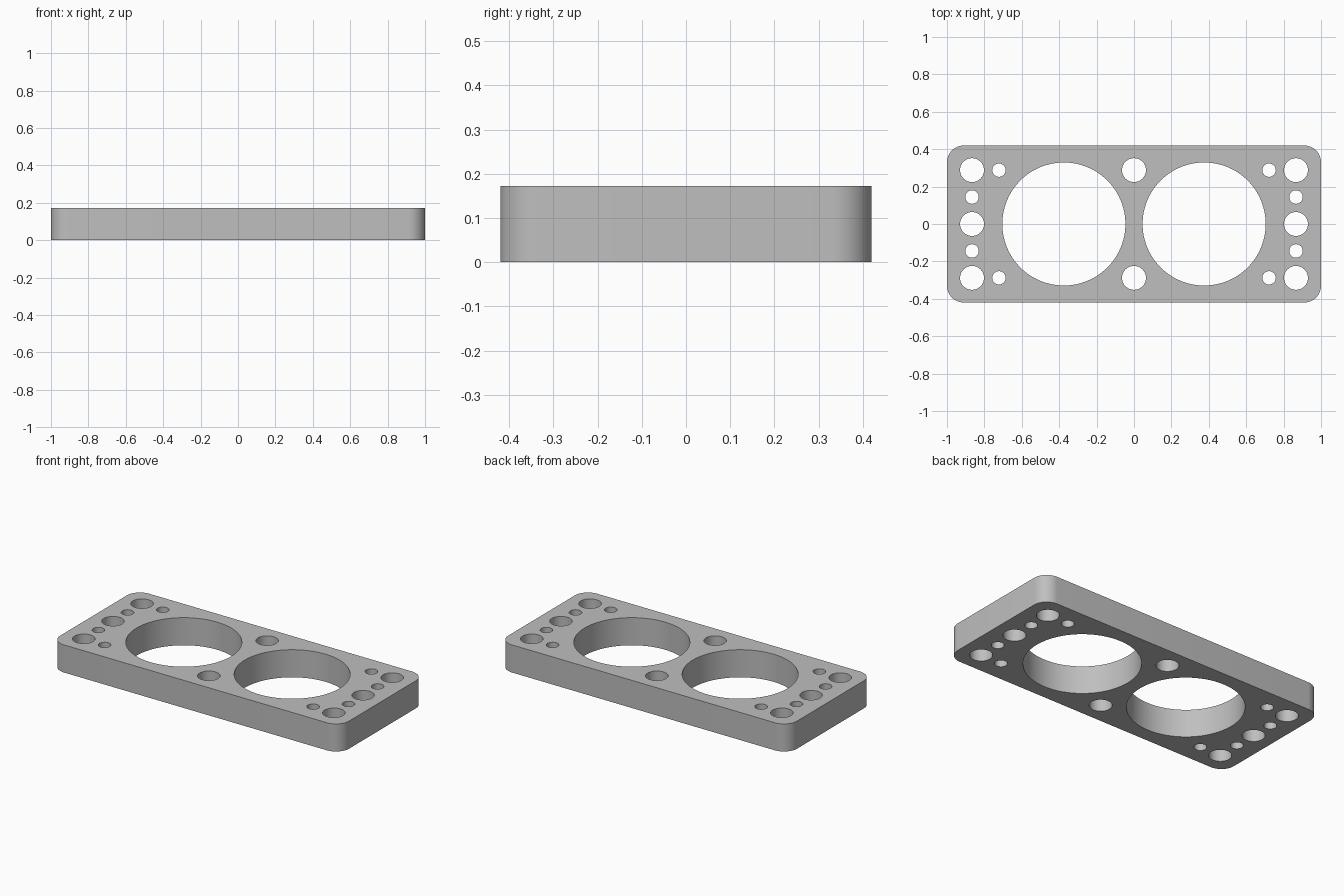
import bpy, bmesh
from math import sin, cos, pi, radians

cube = bpy.data.objects.get("Cube")
if cube:
    bpy.data.objects.remove(cube, do_unlink=True)

HALF_X, HALF_Y, HEIGHT, CORNER = 1.0, 0.42, 0.173, 0.09
COL_X, ROW_Y = 0.866, 0.288      # bolt hole column and row
INNER_X = 0.722                  # small holes beside the corner bolts


def arc(cx, cy, r, start, sweep, steps):
    return [(cx + r * cos(start + sweep * i / steps),
             cy + r * sin(start + sweep * i / steps)) for i in range(steps + 1)]


def add_loop(curve, points):
    spline = curve.splines.new('POLY')
    spline.points.add(len(points) - 1)
    for p, (x, y) in zip(spline.points, points):
        p.co = (x, y, 0, 1)
    spline.use_cyclic_u = True


def add_hole(curve, x, y, r, steps):
    add_loop(curve, arc(x, y, r, 0, 2 * pi, steps)[:-1])


# Rounded outline of the plate
profile = bpy.data.curves.new("plate_profile", 'CURVE')
profile.dimensions = '2D'
profile.fill_mode = 'BOTH'
profile.extrude = HEIGHT / 2
outline = []
for i, (sx, sy) in enumerate([(1, 1), (-1, 1), (-1, -1), (1, -1)]):
    outline += arc(sx * (HALF_X - CORNER), sy * (HALF_Y - CORNER),
                   CORNER, i * pi / 2, pi / 2, 12)
add_loop(profile, outline)

# Two large bores, with bolt holes and small pin holes at both ends
for s in (-1, 1):
    add_hole(profile, s * 0.375, 0, 0.329, 96)
    add_hole(profile, s * COL_X, 0, 0.064, 40)
    add_hole(profile, 0, s * ROW_Y, 0.064, 40)
    for t in (-1, 1):
        add_hole(profile, s * COL_X, t * ROW_Y, 0.064, 40)
        add_hole(profile, s * INNER_X, t * ROW_Y, 0.036, 32)
        add_hole(profile, s * COL_X, t * ROW_Y / 2, 0.036, 32)

# Turn the profile into a solid plate standing on the ground
plate = bpy.data.objects.new("drilled_plate", profile)
bpy.context.collection.objects.link(plate)
bpy.ops.object.select_all(action='DESELECT')
plate.select_set(True)
bpy.context.view_layer.objects.active = plate
bpy.ops.object.convert(target='MESH')
plate = bpy.context.object

bm = bmesh.new()
bm.from_mesh(plate.data)
bmesh.ops.translate(bm, verts=bm.verts, vec=(0, 0, HEIGHT / 2))
bmesh.ops.remove_doubles(bm, verts=bm.verts, dist=0.0001)
bmesh.ops.recalc_face_normals(bm, faces=bm.faces)
bm.to_mesh(plate.data)
bm.free()
bpy.ops.object.shade_smooth_by_angle(angle=radians(30))

# Plain grey metal
grey = bpy.data.materials.new("plain_grey")
grey.use_nodes = True
color = (0.52, 0.52, 0.52, 1)
grey.diffuse_color = color
grey.node_tree.nodes["Principled BSDF"].inputs["Base Color"].default_value = color
plate.data.materials.clear()
plate.data.materials.append(grey)
